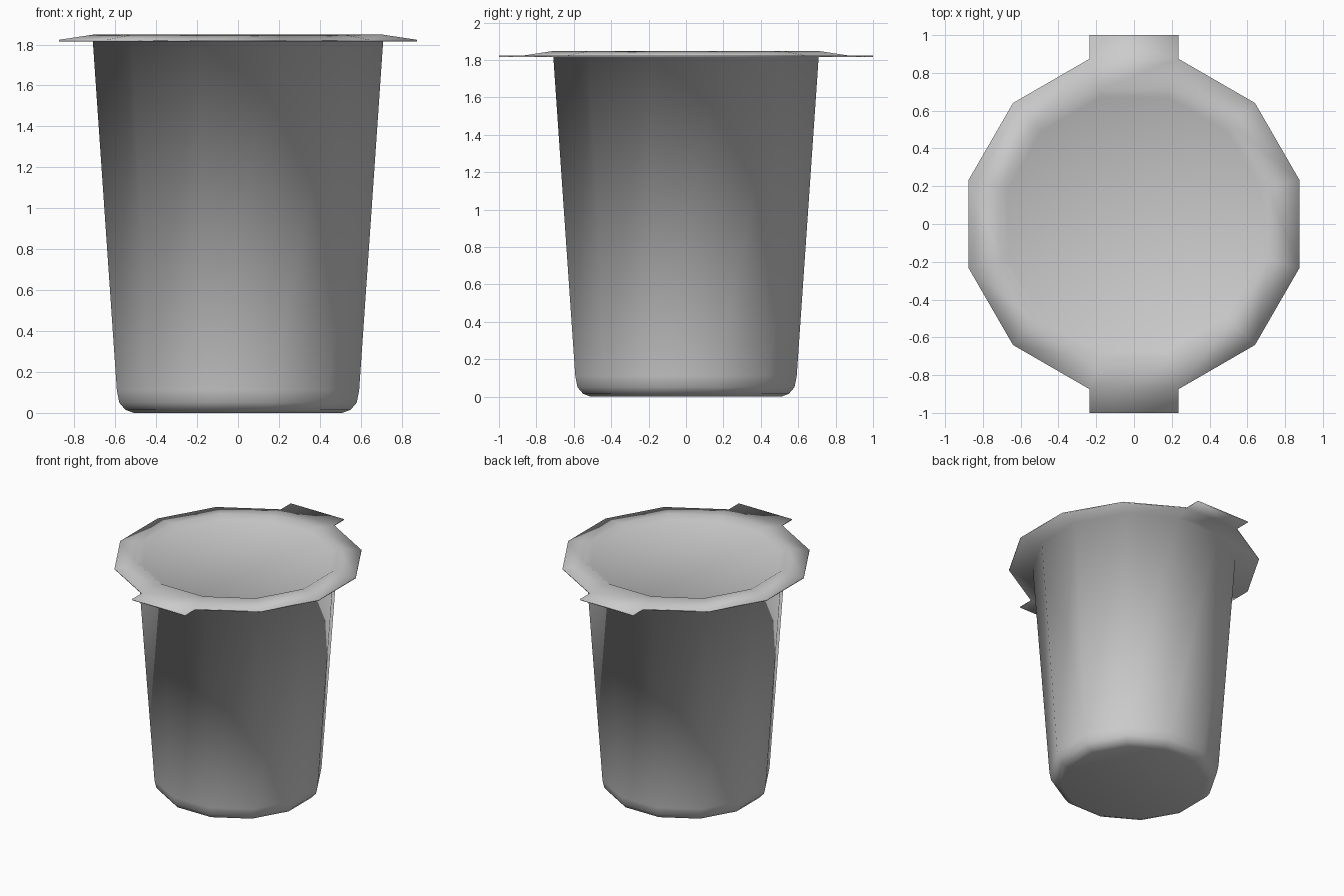
import bpy, bmesh, math

if "Cube" in bpy.data.objects:
    bpy.data.objects.remove(bpy.data.objects["Cube"])

SIDES = 12
bm = bmesh.new()


def ring(flat_radius, z):
    """12-sided ring, given by the distance to its flats."""
    r = flat_radius / math.cos(math.pi / SIDES)
    angles = [math.radians(15 + 30 * i) for i in range(SIDES)]
    return [bm.verts.new((r * math.cos(a), r * math.sin(a), z)) for a in angles]


# Profile: rounded base, tapered wall, thin sloping flange, shallow sunk lid
profile = [(0.51, 0), (0.55, 0.015), (0.58, 0.05), (0.592, 0.11),
           (0.71, 1.825), (0.875, 1.815), (0.875, 1.823),
           (0.71, 1.848), (0.67, 1.825)]
rings = [ring(r, z) for r, z in profile]

tabs = []
for k, (a, b) in enumerate(zip(rings, rings[1:])):
    for i in range(SIDES):
        j = (i + 1) % SIDES
        f = bm.faces.new((a[i], a[j], b[j], b[i]))
        if k == 5 and i in (2, 8):   # flange edge faces at back and front
            tabs.append(f)
bm.faces.new(rings[0][::-1])
bm.faces.new(rings[-1])

# Pull tabs extruded from the flange edge
for f in tabs:
    side = math.copysign(1, f.calc_center_median().y)
    new = bmesh.ops.extrude_discrete_faces(bm, faces=[f])["faces"][0]
    for v in new.verts:
        v.co.y = side

bmesh.ops.recalc_face_normals(bm, faces=bm.faces)
for f in bm.faces:
    f.smooth = True

mesh = bpy.data.meshes.new("sealed_cup")
bm.to_mesh(mesh)
bm.free()
bpy.context.collection.objects.link(bpy.data.objects.new("sealed_cup", mesh))
